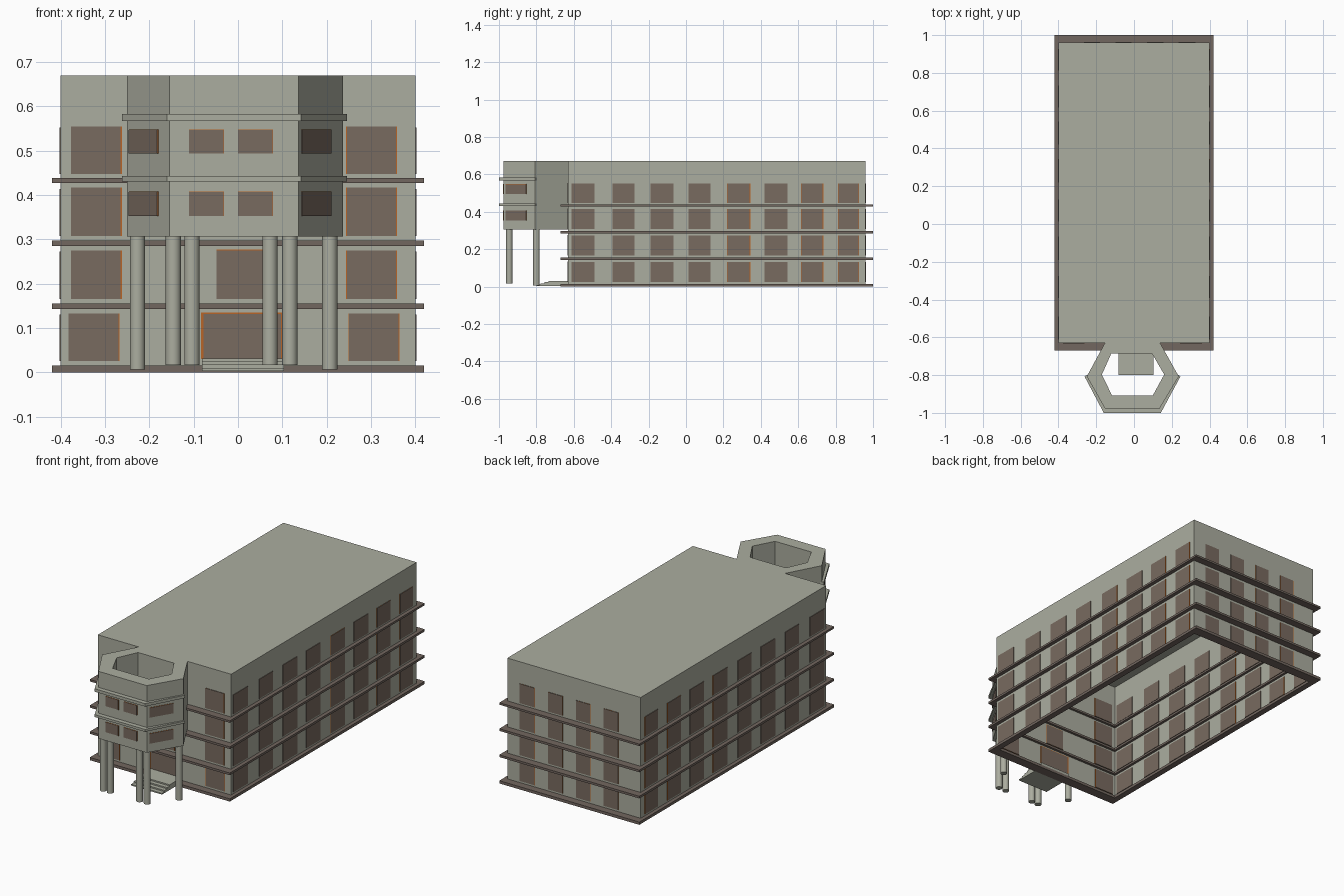
import bpy, bmesh, math
from mathutils import Vector

if "Cube" in bpy.data.objects:
    bpy.data.objects.remove(bpy.data.objects["Cube"])

def material(name, rgb):
    m = bpy.data.materials.new(name)
    m.diffuse_color = (*rgb, 1)
    m.use_nodes = True
    m.node_tree.nodes["Principled BSDF"].inputs["Base Color"].default_value = m.diffuse_color
    return m

WALL = material("pale_stone", (0.41, 0.42, 0.35))
BROWN = material("brown_glass", (0.19, 0.145, 0.115))
BAND = material("brown_trim", (0.17, 0.135, 0.115))
ORANGE = material("orange_frame", (0.48, 0.13, 0.02))

def finish(bm, name, mat):
    bmesh.ops.recalc_face_normals(bm, faces=bm.faces)
    me = bpy.data.meshes.new(name)
    bm.to_mesh(me)
    bm.free()
    me.materials.append(mat)
    ob = bpy.data.objects.new(name, me)
    bpy.context.collection.objects.link(ob)
    return ob

def prism(bm, pts, vec):
    """Solid swept from a planar outline along vec."""
    a = [bm.verts.new(p) for p in pts]
    b = [bm.verts.new(Vector(p) + Vector(vec)) for p in pts]
    bm.faces.new(a)
    bm.faces.new(b)
    for i in range(len(a)):
        j = (i + 1) % len(a)
        bm.faces.new((a[i], a[j], b[j], b[i]))

def ring(bm, outer, inner, z0, z1, closed=True):
    """Band between two matching plan outlines."""
    n = len(outer)
    rows = [[bm.verts.new((x, y, z)) for x, y in pts]
            for pts, z in ((outer, z0), (outer, z1), (inner, z1), (inner, z0))]
    for i in range(n if closed else n - 1):
        j = (i + 1) % n
        for k in range(4):
            a, b = rows[k], rows[(k + 1) % 4]
            bm.faces.new((a[i], a[j], b[j], b[i]))
    if not closed:
        for i in (0, n - 1):
            bm.faces.new([r[i] for r in rows])

def rect(x, y0, y1):
    return [(-x, y0), (x, y0), (x, y1), (-x, y1)]

# Main block: a hollow shell, open underneath
X, Y0, Y1, H = 0.40, -0.63, 0.96, 0.67
bm = bmesh.new()
prism(bm, [(x, y, 0) for x, y in rect(X, Y0, Y1)], (0, 0, H))
bm.faces.ensure_lookup_table()
bmesh.ops.delete(bm, geom=[bm.faces[0]], context='FACES_ONLY')
finish(bm, "main_block", WALL)

# Floor bands round the block
bm = bmesh.new()
for z0, z1 in ((0, 0.015), (0.143, 0.155), (0.285, 0.297), (0.427, 0.438)):
    ring(bm, rect(0.42, -0.67, 1.0), rect(0.387, -0.617, 0.947), z0, z1)
finish(bm, "floor_bands", BAND)

# Windows: thin panes through the wall with a slim orange frame behind
panes, frames = bmesh.new(), bmesh.new()

def plate(bm, o, u, n, a, b, z0, z1, back, front):
    o, u, n = Vector(o), Vector(u).normalized(), Vector(n).normalized()
    base = [o + u * s + n * back + Vector((0, 0, z)) for s, z in ((a, z0), (b, z0), (b, z1), (a, z1))]
    prism(bm, base, n * (front - back))

def window(o, u, n, a, b, z0, z1, left=0, right=0, top=0):
    plate(panes, o, u, n, a, b, z0, z1, -0.004, 0.003)
    if left or right or top:
        plate(frames, o, u, n, a - left, b + right, z0, z1 + top, -0.003, 0.002)

FRONT = ((0, Y0, 0), (1, 0, 0), (0, -1, 0))
ROWS = ((0.025, 0.133), (0.165, 0.275), (0.307, 0.417), (0.447, 0.555))
SIDE = ((-0.612, -0.489), (-0.393, -0.275), (-0.19, -0.067), (0.013, 0.131),
        (0.222, 0.34), (0.42, 0.543), (0.618, 0.73), (0.815, 0.922))
BACK = ((-0.265, -0.18), (-0.098, -0.014), (0.068, 0.155), (0.235, 0.325))
for r, (z0, z1) in enumerate(ROWS):
    s = 0.005 if r == 0 else 0
    window(*FRONT, -0.377 - s, -0.265 - s, z0, z1, right=0.003)
    window(*FRONT, 0.246 + s, 0.357 + s, z0, z1, left=0.002, right=0.002)
    for i, (a, b) in enumerate(SIDE):
        e = 0.004 if i in (4, 6, 7) else 0
        for sx in (-1, 1):
            window((sx * X, 0, 0), (0, 1, 0), (sx, 0, 0), a, b, z0, z1 - 0.003, left=e / 2, right=e)
    for a, b in BACK:
        window((0, Y1, 0), (1, 0, 0), (0, 1, 0), a, b, z0, z1 - 0.003, left=0.002)
window(*FRONT, -0.048, 0.060, 0.165, 0.275, right=0.003, top=0.002)
window(*FRONT, -0.078, 0.097, 0.03, 0.132, left=0.005, right=0.004, top=0.003)  # entrance

# Hexagonal tower ring on columns
HEX = [(-0.25, -0.807), (-0.154, -0.976), (0.136, -0.976), (0.237, -0.807), (0.138, -0.63), (-0.154, -0.63)]
HOLE = [(-0.17, -0.797), (-0.117, -0.907), (0.1, -0.907), (0.16, -0.797), (0.095, -0.685), (-0.12, -0.685)]
bm = bmesh.new()
ring(bm, HEX, HOLE, 0.306, H)
finish(bm, "tower", WALL)

# Ledges on the three front facets of the tower
LEDGE = [(-0.262, -0.807), (-0.16, -1.0), (0.142, -1.0), (0.246, -0.807)]
bm = bmesh.new()
for z0, z1 in ((0.43, 0.443), (0.567, 0.583)):
    ring(bm, LEDGE, [(x * 0.98, y + 0.01) for x, y in HEX[:4]], z0, z1, closed=False)
finish(bm, "tower_ledges", WALL)

# Tower windows
def facet(p, q, spans, z0, z1):
    p, q = Vector((*p, 0)), Vector((*q, 0))
    u = q - p
    for a, b in spans:
        window(p, u, (u.y, -u.x, 0), a * u.length, b * u.length, z0, z1, right=0.001, top=0.001)

for z0, z1 in ((0.353, 0.407), (0.494, 0.547)):
    facet(HEX[0], HEX[1], ((0.06, 0.73),), z0, z1)
    facet(HEX[1], HEX[2], ((0.15, 0.417), (0.531, 0.80)), z0, z1)
    facet(HEX[2], HEX[3], ((0.07, 0.72),), z0, z1)
finish(panes, "window_panes", BROWN)
finish(frames, "window_frames", ORANGE)

# Columns under the tower
for x, y, z in ((-0.227, -0.80, 0.006), (0.207, -0.80, 0.006), (-0.146, -0.945, 0.016),
                (-0.104, -0.945, 0.016), (0.072, -0.945, 0.016), (0.117, -0.945, 0.016)):
    bpy.ops.mesh.primitive_cylinder_add(vertices=24, radius=0.0172, depth=0.31 - z,
                                        location=(x, y, (0.31 + z) / 2))
    ob = bpy.context.object
    ob.name = "column"
    ob.data.materials.append(WALL)
    bpy.ops.object.shade_smooth_by_angle(angle=math.radians(40))

# Entrance steps, one stepped side profile swept across x
profile = [(-0.62, 0.003), (-0.80, 0.003)]
for i in range(4):
    y, z = -0.80 + 0.022 * i, 0.003 + 0.007 * (i + 1)
    profile += [(y, z), (y + 0.022, z)]
profile.append((-0.62, 0.031))
bm = bmesh.new()
prism(bm, [(-0.081, y, z) for y, z in profile], (0.185, 0, 0))
finish(bm, "entrance_steps", WALL)
